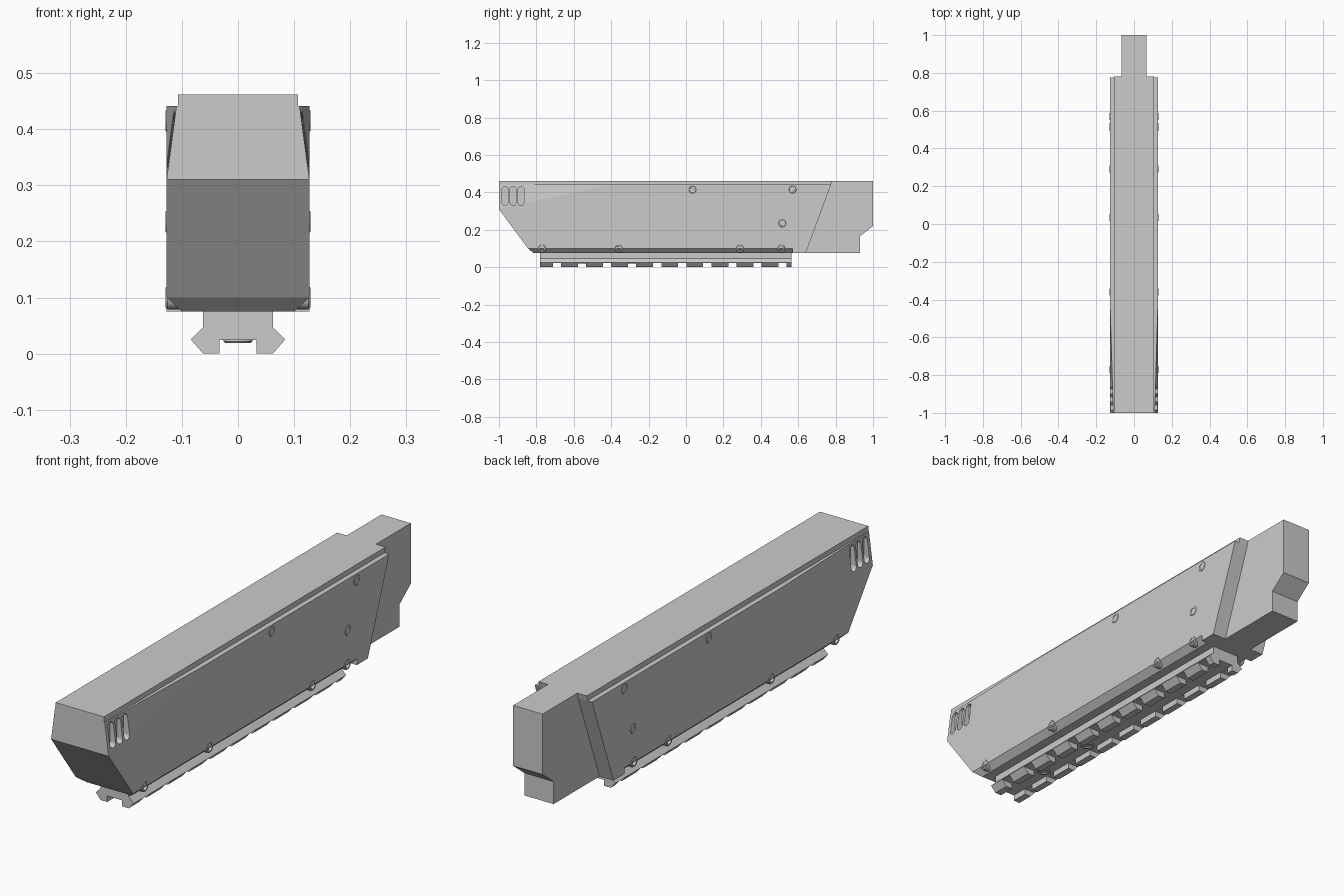
import bpy, bmesh, math
from mathutils import Vector, Matrix

if "Cube" in bpy.data.objects:
    bpy.data.objects.remove(bpy.data.objects["Cube"])


def to_object(name, bm):
    bmesh.ops.recalc_face_normals(bm, faces=bm.faces)
    me = bpy.data.meshes.new(name)
    bm.to_mesh(me)
    bm.free()
    ob = bpy.data.objects.new(name, me)
    bpy.context.collection.objects.link(ob)
    return ob


def prism_bm(pts, axis, a, b):
    """Extrude a profile: (y,z) points along x, or (x,z) points along y."""
    bm = bmesh.new()
    co = (lambda p: (a, p[0], p[1])) if axis == 'x' else (lambda p: (p[0], a, p[1]))
    face = bm.faces.new([bm.verts.new(co(p)) for p in pts])
    ext = bmesh.ops.extrude_face_region(bm, geom=[face])
    d = Vector((b - a, 0, 0)) if axis == 'x' else Vector((0, b - a, 0))
    bmesh.ops.translate(bm, vec=d, verts=[v for v in ext['geom'] if isinstance(v, bmesh.types.BMVert)])
    return bm


def prism(name, pts, axis, a, b):
    return to_object(name, prism_bm(pts, axis, a, b))


def cut(target, cutters):
    """Subtract each cutter, then delete it."""
    for c in cutters:
        m = target.modifiers.new("cut", 'BOOLEAN')
        m.operation, m.object, m.solver = 'DIFFERENCE', c, 'EXACT'
        bpy.context.view_layer.objects.active = target
        bpy.ops.object.modifier_apply(modifier=m.name)
        bpy.data.objects.remove(c)


def rect(u0, u1, v0, v1):
    return [(u0, v0), (u1, v0), (u1, v1), (u0, v1)]


def slot(y, z0, z1, r, n=8):
    """Rounded upright slot outline."""
    top = [(y + r * math.cos(math.pi * i / n), z1 - r + r * math.sin(math.pi * i / n)) for i in range(n + 1)]
    low = [(y - r * math.cos(math.pi * i / n), z0 + r - r * math.sin(math.pi * i / n)) for i in range(n + 1)]
    return top + low


def screw(name, base, direction, radius, length):
    """Round screw head with a bevelled rim and a hexagon socket."""
    bm = bmesh.new()
    loops = [(radius, 0, 24), (radius, length - .003, 24), (radius - .003, length, 24),
             (radius * .58, length, 24), (radius * .52, length - .012, 24)]
    rings = [[bm.verts.new((r * math.cos(math.tau * i / n), r * math.sin(math.tau * i / n), h))
              for i in range(n)] for r, h, n in loops]
    for lo, hi in zip(rings, rings[1:]):
        for i in range(24):
            j = (i + 1) % 24
            bm.faces.new((lo[i], lo[j], hi[j], hi[i]))
    bm.faces.new(rings[0])
    bm.faces.new(rings[-1])
    rot = Vector((0, 0, 1)).rotation_difference(Vector(direction)).to_matrix().to_4x4()
    bmesh.ops.transform(bm, matrix=Matrix.Translation(base) @ rot, verts=bm.verts)
    return to_object(name, bm)


W, RIDGE, TOP, BOT = .127, .107, .462, .075

# Main housing, with the upper front corners tapered inwards
bm = prism_bm([(-1, .31), (-1, TOP), (.78, TOP), (.775, .44), (.64, BOT), (-.815, BOT), (-.845, .1)],
              'x', -W, W)
for s in (-1, 1):
    res = bmesh.ops.bisect_plane(bm, geom=bm.verts[:] + bm.edges[:] + bm.faces[:], dist=1e-6,
                                 plane_co=(s * W, -1, .312), plane_no=(s, -.029, .133), clear_outer=True)
    bmesh.ops.holes_fill(bm, edges=[e for e in res['geom_cut'] if isinstance(e, bmesh.types.BMEdge)])
housing = to_object("housing", bm)

# Top ledges, lower chamfers and front vents
cutters = []
for s in (-1, 1):
    cutters.append(prism("ledge_cutter", rect(s * RIDGE, s * .2, .441, .6), 'y', -1.2, 1.2))
    cutters.append(prism("chamfer_cutter", [(s * .1, BOT), (s * .154, .125), (s * .154, .02), (s * .1, .02)],
                         'y', -1.2, .57))
    for y in (-.968, -.925, -.882):
        cutters.append(prism("vent_cutter", slot(y, .33, .432, .016), 'x', s * .1, s * .2))
cut(housing, cutters)

# Narrow rear block
prism("rear_block", [(.64, BOT), (.775, .44), (.78, TOP), (1, TOP), (1, .22), (.93, .165), (.93, BOT)],
      'x', -.065, .065)

# Accessory rail with centre groove and cross slots
half = [(.062, .078), (.062, .047), (.084, .025), (.062, 0), (.033, 0), (.033, .024)]
rail = prism("rail", half + [(-x, z) for x, z in reversed(half)], 'y', -.78, .565)
cut(rail, [prism("slot_cutter", rect(y - .022, y + .022, -.05, .0235), 'x', -.2, .2)
           for y in (-.69 + .134 * i for i in range(10))])

# Rail screws in the groove
for y in (-.556, -.288):
    screw("rail_screw", (0, y, .045), (0, 0, -1), .026, .026)

# Side screws on both faces
for y, z in [(.035, .415), (.57, .415), (.515, .235), (-.77, .1), (-.36, .1), (.29, .1), (.51, .1)]:
    for s in (-1, 1):
        screw("side_screw", (s * .1, y, z), (s, 0, 0), .021, .029)
